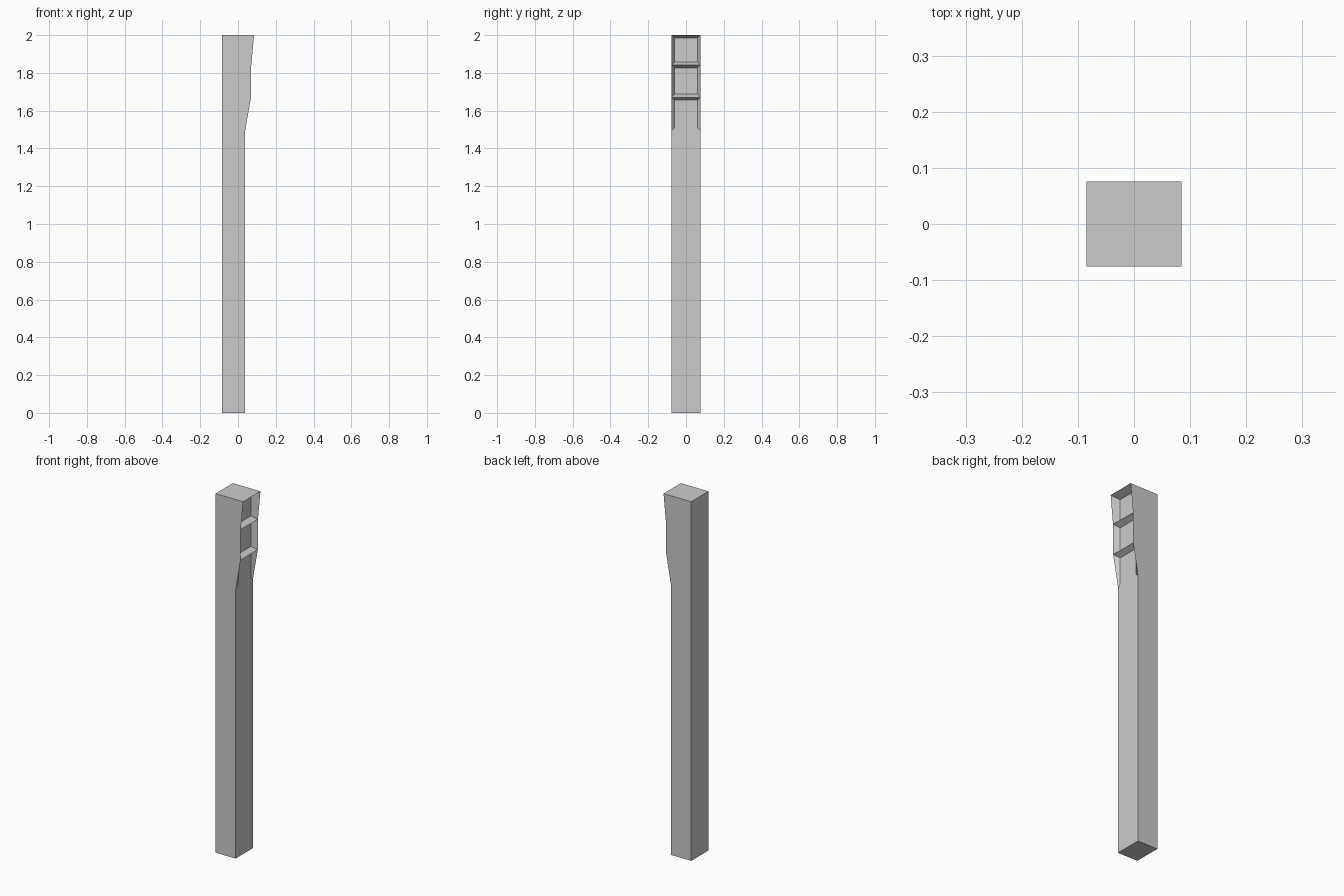
import bpy, bmesh

if "Cube" in bpy.data.objects:
    bpy.data.objects.remove(bpy.data.objects["Cube"])

HALF_Y = 0.076      # half width of the post
FACE_X = 0.038      # front plane of the shaft and of the recessed panels
# side outline (x, z), flaring out near the top
OUTLINE = [(-0.085, 0), (FACE_X, 0), (FACE_X, 1.495), (0.069, 1.671),
           (0.07, 1.841), (0.085, 2.0), (-0.085, 2.0)]

bm = bmesh.new()

# post body: outline extruded across y
left = [bm.verts.new((x, -HALF_Y, z)) for x, z in OUTLINE]
right = [bm.verts.new((x, HALF_Y, z)) for x, z in OUTLINE]
bm.faces.new(left)
bm.faces.new(right[::-1])
n = len(OUTLINE)
rim = [bm.faces.new((left[i], right[i], right[(i + 1) % n], left[(i + 1) % n]))
       for i in range(n)]
bmesh.ops.recalc_face_normals(bm, faces=bm.faces)

# three recessed panels with sloped edges in the flared head
panels = rim[2:5]
bmesh.ops.inset_individual(bm, faces=panels, thickness=0.016, use_even_offset=True)
for face in panels:
    for v in face.verts:
        v.co.x = FACE_X

bmesh.ops.recalc_face_normals(bm, faces=bm.faces)

mesh = bpy.data.meshes.new("post")
bm.to_mesh(mesh)
bm.free()
post = bpy.data.objects.new("post", mesh)
bpy.context.collection.objects.link(post)
